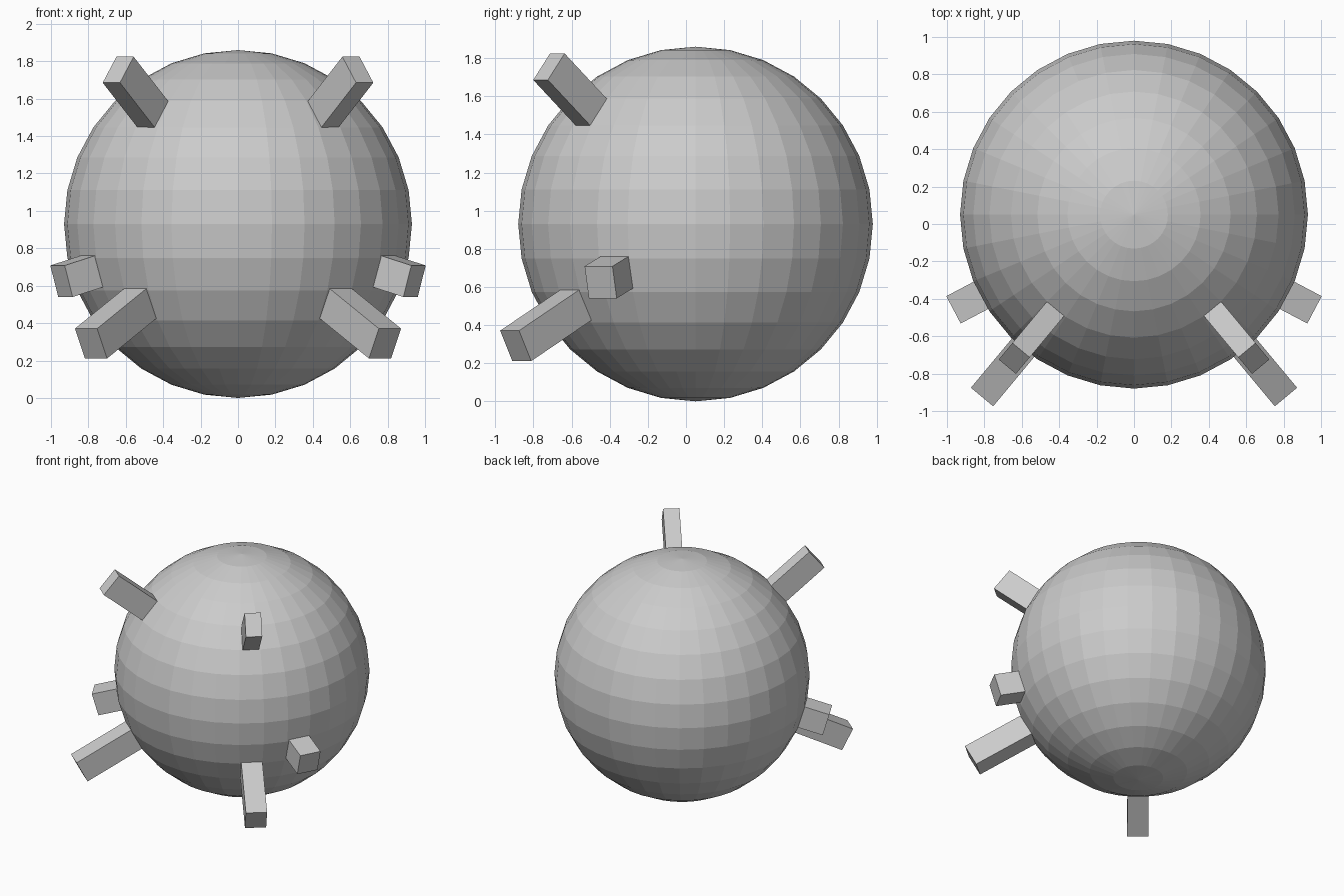
import bpy
from math import radians, sin, cos
from mathutils import Matrix, Vector

if "Cube" in bpy.data.objects:
    bpy.data.objects.remove(bpy.data.objects["Cube"])

CENTRE = Vector((0, 0.05, 0.93))

# Faceted ball body
bpy.ops.mesh.primitive_uv_sphere_add(segments=32, ring_count=16, radius=0.93, location=CENTRE)
bpy.context.object.name = "ball_body"


def peg(name, side, azimuth, elevation, width, height, outer, inner=0.87):
    """Square-ended bar pointing radially out of the ball; azimuth is measured from the front."""
    a, e = radians(azimuth), radians(elevation)
    out = Vector((side * sin(a) * cos(e), -cos(a) * cos(e), sin(e)))
    across = Vector((cos(a), side * sin(a), 0))
    up = across.cross(out)
    if up.z < 0:
        up.negate()
        across.negate()
    across = out.cross(up)
    bpy.ops.mesh.primitive_cube_add(size=1)
    ob = bpy.context.object
    ob.name = name
    ob.data.transform(Matrix.Diagonal((outer - inner, width, height, 1)))
    rot = Matrix((out, up.cross(out), up)).transposed().to_4x4()
    ob.matrix_world = Matrix.Translation(CENTRE + out * (outer + inner) / 2) @ rot


# Mirrored pairs of pegs on the front half
for side, label in ((1, "right"), (-1, "left")):
    peg("upper_peg_" + label, side, 39.8, 39.5, 0.12, 0.18, 1.297)
    peg("lower_long_peg_" + label, side, 39.8, -27.5, 0.155, 0.18, 1.384)
    peg("side_short_peg_" + label, side, 62.2, -16, 0.165, 0.175, 1.11)
